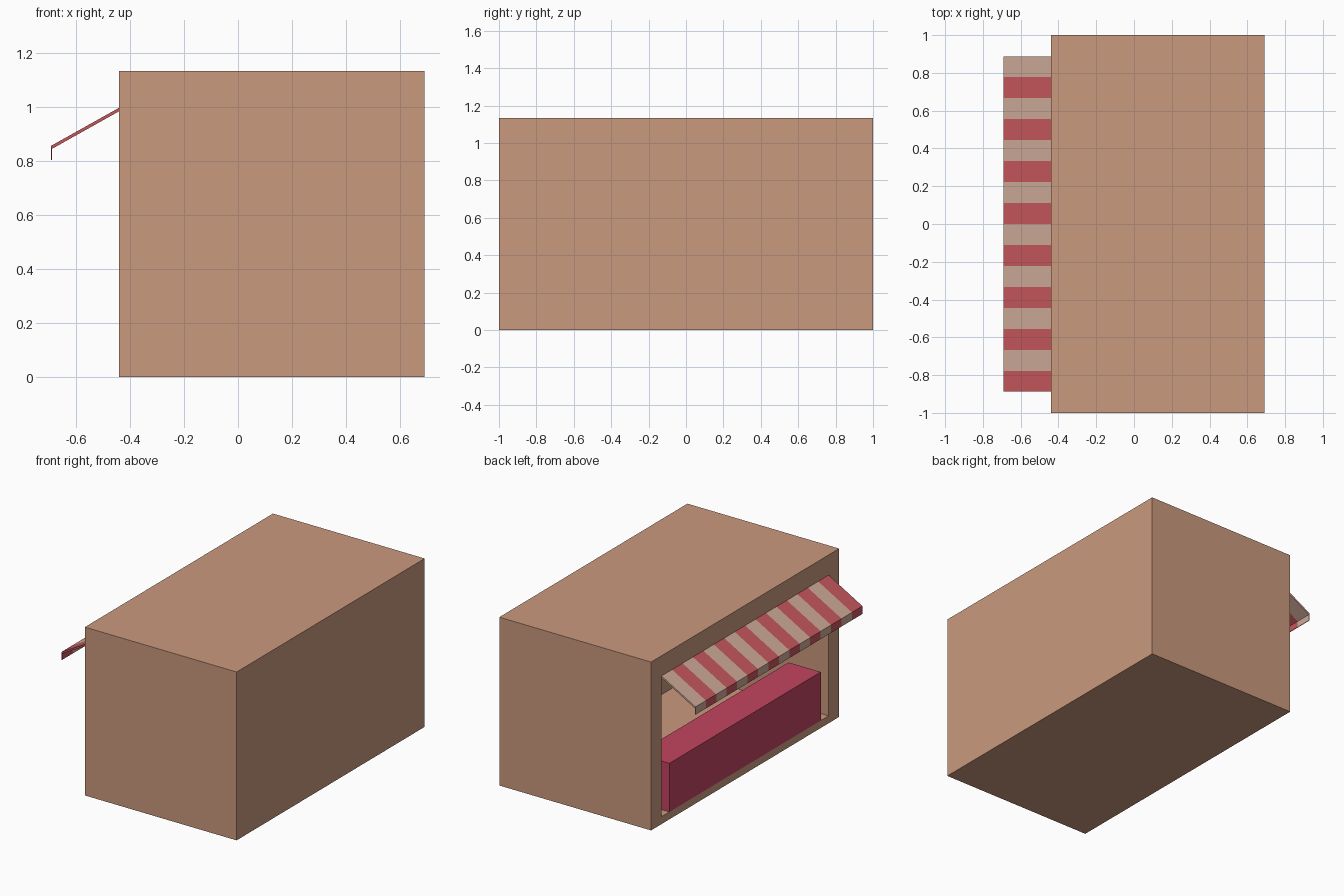
import bpy, bmesh
from mathutils import Vector

if "Cube" in bpy.data.objects:
    bpy.data.objects.remove(bpy.data.objects["Cube"])


def material(name, rgb):
    m = bpy.data.materials.new(name)
    m.diffuse_color = (*rgb, 1)
    m.use_nodes = True
    m.node_tree.nodes["Principled BSDF"].inputs["Base Color"].default_value = m.diffuse_color
    return m


def finish(name, bm, mats):
    bmesh.ops.recalc_face_normals(bm, faces=bm.faces)
    me = bpy.data.meshes.new(name)
    bm.to_mesh(me)
    bm.free()
    for m in mats:
        me.materials.append(m)
    ob = bpy.data.objects.new(name, me)
    bpy.context.collection.objects.link(ob)
    return ob


def box(lo, hi):
    bm = bmesh.new()
    bmesh.ops.create_cube(bm, size=1)
    lo, hi = Vector(lo), Vector(hi)
    for v in bm.verts:
        v.co = Vector(lo[i] + (v.co[i] + 0.5) * (hi[i] - lo[i]) for i in range(3))
    return bm


brown = material("wall_brown", (0.59, 0.32, 0.21))
pink = material("counter_pink", (0.54, 0.058, 0.117))
red = material("stripe_red", (0.56, 0.095, 0.107))
cream = material("stripe_cream", (0.61, 0.40, 0.31))

FRONT = -0.44       # x of the serving side
HALF = 0.888        # half width of opening and awning

# Stall shell: a block whose -x face is inset and pushed inwards
bm = box((FRONT, -1, 0), (0.69, 1, 1.133))
bm.faces.ensure_lookup_table()
face = min(bm.faces, key=lambda f: f.calc_center_median().x)
bmesh.ops.inset_region(bm, faces=[face], thickness=0.1)
for v in face.verts:
    v.co.y = HALF if v.co.y > 0 else -HALF
    v.co.z = 0.985 if v.co.z > 0.5 else 0.05
inner = bmesh.ops.extrude_face_region(bm, geom=[face])["geom"]
for v in inner:
    if isinstance(v, bmesh.types.BMVert):
        v.co.x = 0.57
if face.is_valid:
    bmesh.ops.delete(bm, geom=[face], context='FACES_ONLY')
finish("stall_shell", bm, [brown])

# Counter standing in the opening
finish("counter", box((FRONT, -0.805, 0.05), (-0.20, 0.805, 0.377)), [pink])

# Awning: sloped profile with a hanging valance, swept along y in stripes
profile = [(FRONT, 0.997), (-0.692, 0.856), (-0.692, 0.803),
           (-0.688, 0.803), (-0.688, 0.845), (FRONT, 0.984)]
STRIPES = 16
bm = bmesh.new()
rings = [[bm.verts.new((x, -HALF + 2 * HALF * i / STRIPES, z)) for x, z in profile]
         for i in range(STRIPES + 1)]
n = len(profile)
for i in range(STRIPES):
    a, b = rings[i], rings[i + 1]
    for j in range(n):
        k = (j + 1) % n
        bm.faces.new((a[j], a[k], b[k], b[j])).material_index = i % 2
bm.faces.new(rings[0]).material_index = 0
bm.faces.new(rings[-1]).material_index = 1
finish("awning", bm, [red, cream])
